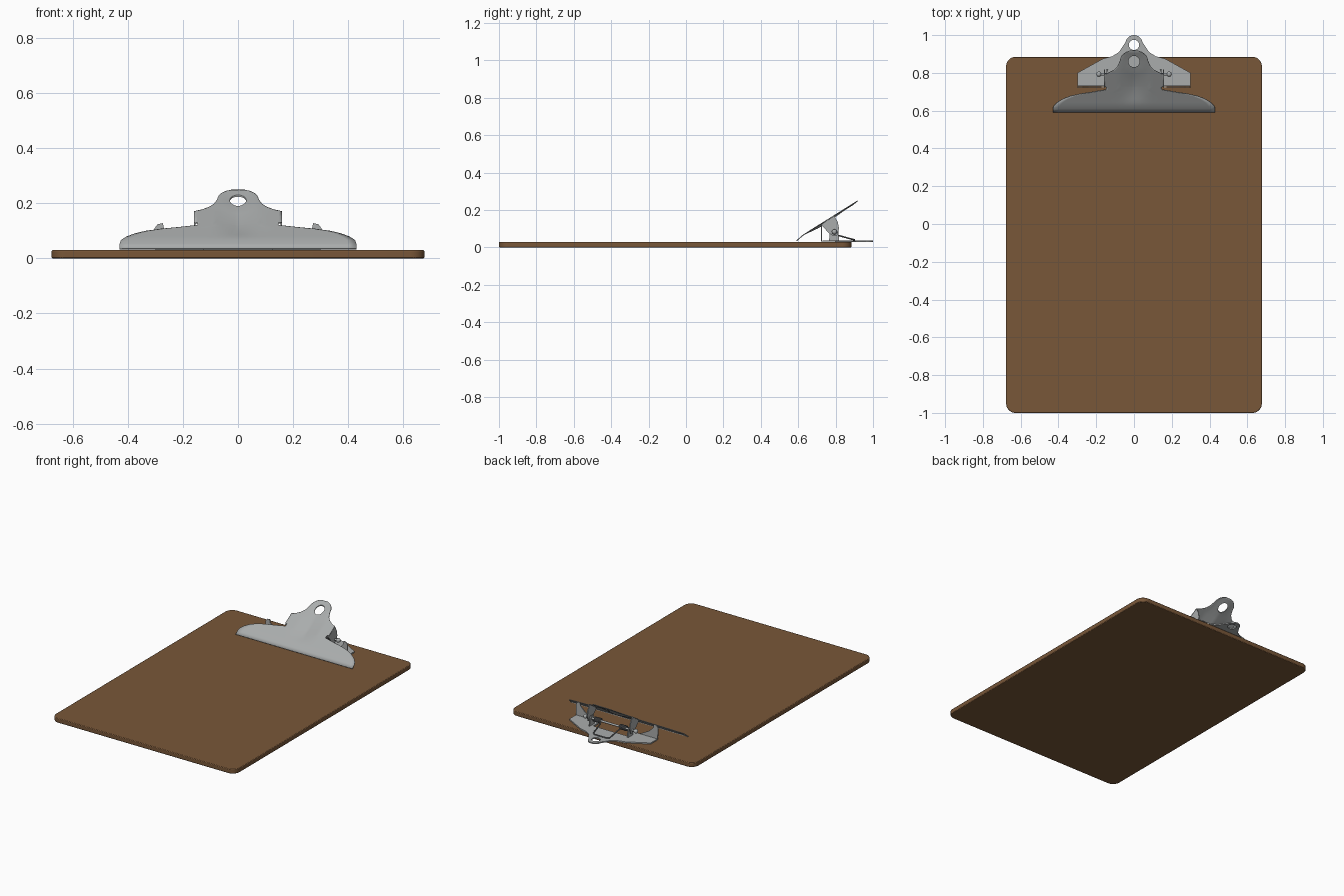
import bpy, bmesh, math
from mathutils import Vector

if "Cube" in bpy.data.objects:
    bpy.data.objects.remove(bpy.data.objects["Cube"])


def material(name, rgb):
    m = bpy.data.materials.new(name)
    m.diffuse_color = (*rgb, 1)
    m.use_nodes = True
    m.node_tree.nodes["Principled BSDF"].inputs["Base Color"].default_value = m.diffuse_color
    return m


BROWN = material("brown hardboard", (0.19, 0.095, 0.04))
STEEL = material("grey steel", (0.40, 0.415, 0.415))
DARK = material("dark spring steel", (0.16, 0.165, 0.17))


def finish(name, bm, mat):
    bmesh.ops.recalc_face_normals(bm, faces=bm.faces)
    me = bpy.data.meshes.new(name)
    bm.to_mesh(me)
    bm.free()
    ob = bpy.data.objects.new(name, me)
    bpy.context.collection.objects.link(ob)
    me.materials.append(mat)
    return ob


def prism(name, pts, axis, a, b, mat):
    """Extrude a 2D outline along an axis from a to b."""
    place = {"x": lambda p, t: (t, p[0], p[1]),
             "y": lambda p, t: (p[0], t, p[1]),
             "z": lambda p, t: (p[0], p[1], t)}[axis]
    bm = bmesh.new()
    f = bm.faces.new([bm.verts.new(place(p, a)) for p in pts])
    r = bmesh.ops.extrude_face_region(bm, geom=[f])
    d = Vector(place((0, 0), b - a))
    bmesh.ops.translate(bm, vec=d, verts=[v for v in r["geom"] if isinstance(v, bmesh.types.BMVert)])
    return finish(name, bm, mat)


def arc(cx, cy, r, a0, a1, n):
    return [(cx + r * math.cos(math.radians(a0 + (a1 - a0) * i / n)),
             cy + r * math.sin(math.radians(a0 + (a1 - a0) * i / n))) for i in range(n + 1)]


def wire(name, pts, r, mat):
    cu = bpy.data.curves.new(name, "CURVE")
    cu.dimensions = "3D"
    cu.bevel_depth, cu.bevel_resolution, cu.use_fill_caps = r, 2, True
    s = cu.splines.new("POLY")
    s.points.add(len(pts) - 1)
    for q, p in zip(s.points, pts):
        q.co = (*p, 1)
    cu.materials.append(mat)
    ob = bpy.data.objects.new(name, cu)
    bpy.context.collection.objects.link(ob)
    return ob


def cut(ob, cutter):
    cutter.hide_render = True
    cutter.hide_set(True)
    m = ob.modifiers.new("hole", "BOOLEAN")
    m.operation, m.object, m.solver = "DIFFERENCE", cutter, "EXACT"


def smooth(ob):
    bpy.ops.object.select_all(action="DESELECT")
    ob.select_set(True)
    bpy.context.view_layer.objects.active = ob
    bpy.ops.object.shade_smooth_by_angle(angle=math.radians(30))


# Board with rounded corners
R = 0.05
pts = []
for cx, cy, a in ((0.627, 0.835, 0), (-0.627, 0.835, 90), (-0.627, -0.95, 180), (0.627, -0.95, 270)):
    pts += arc(cx, cy, R, a, a + 90, 8)
board = prism("board", pts, "z", 0, 0.03, BROWN)
bev = board.modifiers.new("soft edge", "BEVEL")
bev.width, bev.segments, bev.limit_method = 0.004, 2, "ANGLE"
bev.angle_limit = math.radians(40)
smooth(board)

# Base plate with hanging tab and open front slot
half = [(0.125, 0.80), (0.125, 0.73), (0.30, 0.73), (0.30, 0.80), (0.165, 0.875),
        (0.115, 0.888), (0.08, 0.91), (0.06, 0.94)]
tab = arc(0, 0.955, 0.045, 10, 170, 16)
base = prism("base_plate", half + tab + [(-x, y) for x, y in reversed(half)], "z", 0.030, 0.038, STEEL)
cut(base, prism("tab_hole_cutter", arc(0, 0.948, 0.027, 0, 348.75, 31), "z", 0, 0.1, STEEL))

# Pressed lever: rows of (y, half width), bent lip at the front
rows = [(0.591, 0.43), (0.61, 0.43), (0.625, 0.425), (0.645, 0.405), (0.663, 0.375), (0.678, 0.335),
        (0.690, 0.28), (0.700, 0.215), (0.709, 0.165), (0.711, 0.147), (0.727, 0.147), (0.729, 0.16),
        (0.76, 0.16), (0.792, 0.16), (0.80, 0.135), (0.815, 0.107), (0.835, 0.087), (0.86, 0.076),
        (0.88, 0.071), (0.897, 0.060), (0.909, 0.044), (0.917, 0.022)]


def lever_z(x, y):
    if y < 0.625:
        z = 0.035 + (y - 0.591) / 0.034 * 0.030
    else:
        z = 0.065 + (y - 0.625) * 0.627
    # Pressed valley fanning down from the thumb hole
    if 0.64 < y < 0.84:
        t = math.sin(math.pi * (y - 0.64) / 0.20)
        z -= 0.013 * t * max(0, 1 - abs(x) / 0.085)
    # Dished ring round the hole
    d = math.hypot(x, y - 0.86)
    return z - 0.008 * max(0, 1 - d / 0.06)


bm = bmesh.new()
N = 28
grid = []
for y, w in rows:
    xs = [w * (2 * i / N - 1) for i in range(N + 1)]
    grid.append([bm.verts.new((x, y, lever_z(x, y))) for x in xs])
for r0, r1 in zip(grid, grid[1:]):
    for i in range(N):
        bm.faces.new((r0[i], r0[i + 1], r1[i + 1], r1[i]))
lever = finish("lever", bm, STEEL)
sol = lever.modifiers.new("sheet", "SOLIDIFY")
sol.thickness, sol.offset = 0.005, 0
cut(lever, prism("lever_hole_cutter", arc(0, 0.86, 0.03, 0, 348.75, 31), "z", 0.1, 0.4, STEEL))
smooth(lever)

for s, side in ((1, "right"), (-1, "left")):
    # Lever side flange
    prism(side + "_lever_flange",
          [(0.722, 0.122), (0.793, 0.168), (0.812, 0.135), (0.818, 0.10), (0.808, 0.065),
           (0.785, 0.062), (0.765, 0.075)], "x", s * 0.154, s * 0.160, STEEL)
    # Upright bracket on the base plate
    prism(side + "_bracket",
          [(0.765, 0.032), (0.818, 0.032), (0.815, 0.085), (0.80, 0.10), (0.78, 0.10), (0.768, 0.085)],
          "x", s * 0.138, s * 0.145, STEEL)
    # Upturned front fin
    prism(side + "_paper_stop",
          [(s * x, z) for x, z in ((0.16, 0.032), (0.30, 0.032), (0.303, 0.11), (0.292, 0.124),
                                   (0.273, 0.128), (0.268, 0.105), (0.24, 0.075))],
          "y", 0.722, 0.728, STEEL)
    # Pivot pin head
    bm = bmesh.new()
    bmesh.ops.create_uvsphere(bm, u_segments=16, v_segments=10, radius=0.014)
    bmesh.ops.translate(bm, vec=(s * 0.186, 0.793, 0.083), verts=bm.verts)
    smooth(finish(side + "_pin_head", bm, STEEL))
    # Coil spring around the pin
    coil = []
    for i in range(73):
        a = 2 * math.pi * i / 12
        coil.append((s * (0.07 + 0.05 * i / 72), 0.793 + 0.014 * math.cos(a), 0.083 + 0.014 * math.sin(a)))
    wire(side + "_coil", coil, 0.0035, DARK)

# Pivot pin and the spring's loop resting on the base
wire("pivot_pin", [(-0.186, 0.793, 0.083), (0.186, 0.793, 0.083)], 0.007, STEEL)
wire("spring_loop", [(-0.07, 0.80, 0.068), (-0.06, 0.89, 0.043), (-0.045, 0.90, 0.041),
                     (0.045, 0.90, 0.041), (0.06, 0.89, 0.043), (0.07, 0.80, 0.068)], 0.004, DARK)
